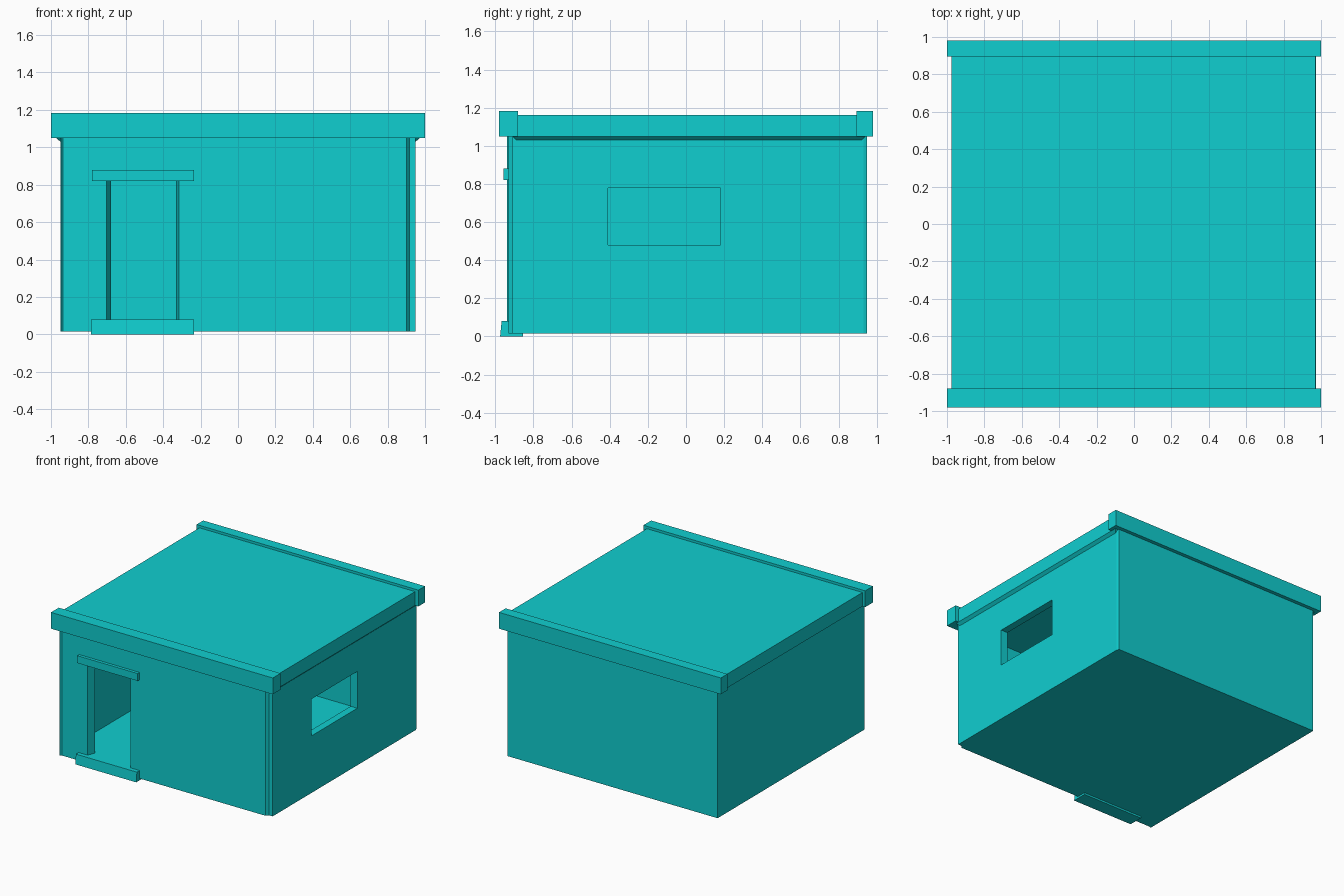
import bpy
import bmesh

cube = bpy.data.objects.get("Cube")
if cube:
    bpy.data.objects.remove(cube, do_unlink=True)

# Single flat colour
turquoise = bpy.data.materials.new("turquoise")
turquoise.use_nodes = True
colour = (0.005, 0.62, 0.63, 1.0)
turquoise.diffuse_color = colour
turquoise.node_tree.nodes["Principled BSDF"].inputs["Base Color"].default_value = colour


def loft(name, lower, upper):
    """Closed solid between two matching outlines."""
    bm = bmesh.new()
    a = [bm.verts.new(p) for p in lower]
    b = [bm.verts.new(p) for p in upper]
    bm.faces.new(a[::-1])
    bm.faces.new(b)
    for i in range(len(a)):
        j = (i + 1) % len(a)
        bm.faces.new((a[i], a[j], b[j], b[i]))
    bmesh.ops.recalc_face_normals(bm, faces=bm.faces)
    mesh = bpy.data.meshes.new(name)
    bm.to_mesh(mesh)
    bm.free()
    mesh.materials.append(turquoise)
    obj = bpy.data.objects.new(name, mesh)
    bpy.context.collection.objects.link(obj)
    return obj


def rect(x0, x1, y0, y1, z):
    return [(x0, y0, z), (x1, y0, z), (x1, y1, z), (x0, y1, z)]


def box(name, x0, x1, y0, y1, z0, z1):
    return loft(name, rect(x0, x1, y0, y1, z0), rect(x0, x1, y0, y1, z1))


def cut(target, cutter):
    """Subtract the cutter and discard it."""
    cutter.hide_render = True
    mod = target.modifiers.new("cut", "BOOLEAN")
    mod.operation = "DIFFERENCE"
    mod.solver = "EXACT"
    mod.object = cutter
    bpy.context.view_layer.objects.active = target
    bpy.ops.object.modifier_apply(modifier=mod.name)
    bpy.data.objects.remove(cutter, do_unlink=True)


# Walls with small corner steps
plan = [(-0.95, -0.94), (-0.945, -0.94), (-0.935, -0.932), (0.90, -0.932),
        (0.917, -0.91), (0.95, -0.91), (0.95, 0.93), (0.943, 0.95), (-0.95, 0.95)]
walls = loft("walls", [(x, y, 0.015) for x, y in plan], [(x, y, 1.05) for x, y in plan])

# Hollow room, tapered doorway, side window
cut(walls, box("room_cutter", -0.89, 0.89, -0.87, 0.89, 0.078, 1.0))
door_outer = [(-0.73, -1.0, 0.078), (-0.30, -1.0, 0.078), (-0.30, -1.0, 0.82), (-0.73, -1.0, 0.82)]
door_inner = [(-0.672, -0.85, 0.078), (-0.335, -0.85, 0.078), (-0.335, -0.85, 0.82), (-0.672, -0.85, 0.82)]
cut(walls, loft("door_cutter", door_outer, door_inner))
cut(walls, box("window_cutter", 0.8, 1.1, -0.41, 0.18, 0.48, 0.78))

# Roof slab and the flared eaves under both sides
box("roof", -0.975, 0.97, -0.90, 0.91, 1.05, 1.163)
for side, name in ((1, "left_eave"), (-1, "right_eave")):
    xs = sorted((side * 0.93, side * 0.95))
    xt = sorted((side * 0.93, side * 0.972))
    loft(name, rect(*xs, -0.89, 0.92, 1.03), rect(*xt, -0.91, 0.94, 1.05))

# Raised beams along the front and back of the roof
box("front_roof_beam", -1.0, 1.0, -0.98, -0.88, 1.05, 1.183)
box("back_roof_beam", -1.0, 1.0, 0.895, 0.98, 1.05, 1.183)

# Door lintel and step
box("door_lintel", -0.78, -0.235, -0.957, -0.93, 0.82, 0.88)
loft("door_step", rect(-0.785, -0.235, -0.975, -0.855, 0.0),
     rect(-0.785, -0.235, -0.967, -0.855, 0.08))
